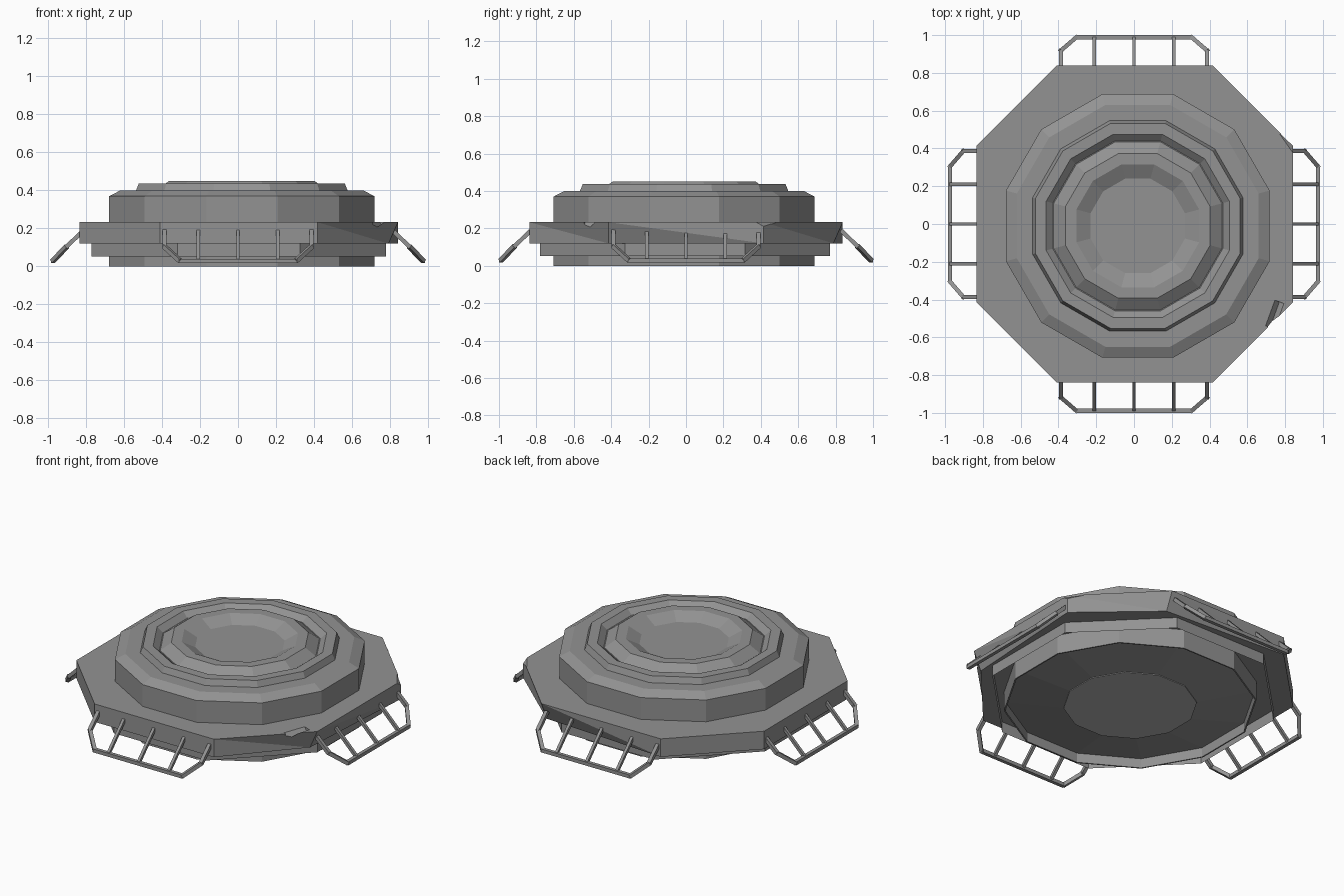
import bpy, bmesh, math
from mathutils import Matrix, Vector

if "Cube" in bpy.data.objects:
    bpy.data.objects.remove(bpy.data.objects["Cube"])


def material(name, rgb):
    mat = bpy.data.materials.new(name)
    mat.use_nodes = True
    mat.diffuse_color = (*rgb, 1)
    mat.node_tree.nodes["Principled BSDF"].inputs["Base Color"].default_value = (*rgb, 1)
    return mat


GREY = material("concrete grey", (0.29, 0.29, 0.29))
PALE = material("base plate grey", (0.45, 0.45, 0.45))


def finish(name, bm, mat=GREY):
    bmesh.ops.recalc_face_normals(bm, faces=bm.faces)
    mesh = bpy.data.meshes.new(name)
    bm.to_mesh(mesh)
    bm.free()
    mesh.materials.append(mat)
    obj = bpy.data.objects.new(name, mesh)
    bpy.context.collection.objects.link(obj)
    return obj


def lathe(name, sides, profile, centre=(0, 0), capped=True, mat=GREY):
    """Stack flat-sided rings of (distance to flat side, height)."""
    bm = bmesh.new()
    rings = []
    for flat, z in profile:
        radius = flat / math.cos(math.pi / sides)
        angles = [(i + 0.5) * math.tau / sides for i in range(sides)]
        rings.append([bm.verts.new((centre[0] + radius * math.cos(a),
                                    centre[1] + radius * math.sin(a), z)) for a in angles])
    if capped:
        bm.faces.new(rings[0])
        bm.faces.new(rings[-1])
    for low, high in zip(rings, rings[1:]):
        for i in range(sides):
            j = (i + 1) % sides
            bm.faces.new((low[i], low[j], high[j], high[i]))
    return finish(name, bm, mat)


# Stepped twelve-sided drum: recessed underside, groove and shallow dish on top
HUB = (0.02, -0.01)
lathe("stepped_drum", 12, [
    (0.36, 0.003), (0.69, 0.06), (0.69, 0), (0.698, 0), (0.698, 0.37),
    (0.64, 0.4), (0.557, 0.4), (0.542, 0.437), (0.485, 0.437), (0.45, 0.405),
    (0.445, 0.405), (0.383, 0.45), (0.325, 0.45), (0.25, 0.41)], HUB)
lathe("base_plate", 12, [(0.368, 0), (0.368, 0.004)], HUB, mat=PALE)

# Eight-sided deck with a thin hanging skirt below it
deck = lathe("deck", 8, [(0.838, 0.12), (0.838, 0.233)])
for v in deck.data.vertices:
    # Wide straight sides, worn lower corners at two places
    wide, narrow = 0.838, 0.415
    x, y = v.co.x, v.co.y
    v.co.x = math.copysign(wide if abs(x) > 0.6 else narrow, x) + 0.004
    v.co.y = math.copysign(wide if abs(y) > 0.6 else narrow, y)
    if v.co.z < 0.2 and x > 0:
        if y > 0.6:
            v.co.y -= 0.05
        elif -0.6 < y < 0:
            v.co.x -= 0.05
deck.modifiers.new("facets", "TRIANGULATE")
lathe("skirt", 8, [(0.776, 0.052), (0.776, 0.125)], (0.004, -0.005), capped=False)

# Chips along the deck edge
bm = bmesh.new()
for x, y, turn in ((0.745, -0.48, 70), (0.835, 0.43, 125)):
    bmesh.ops.create_cube(bm, size=0.06, matrix=Matrix.Translation((x, y, 0.25))
                          @ Matrix.Rotation(math.radians(turn), 4, "Z")
                          @ Matrix.Rotation(math.radians(45), 4, "X")
                          @ Matrix.Diagonal((2.4, 1, 1, 1)))
chips = finish("chip_cutter", bm)
chips.hide_render = True
chips.hide_viewport = True
cut = deck.modifiers.new("chips", "BOOLEAN")
cut.object = chips
cut.operation = "DIFFERENCE"


def bar(bm, start, end, width):
    a, b = Vector(start), Vector(end)
    along = b - a
    place = Matrix.Translation((a + b) / 2) @ along.to_track_quat("X", "Z").to_matrix().to_4x4()
    size = Matrix.Diagonal((along.length + width * 0.4, width, width, 1))
    bmesh.ops.create_cube(bm, size=1, matrix=place @ size)


def rail(name, turn, reach):
    """Sloping rail: clipped outer frame with three inner bars."""
    bm = bmesh.new()
    top = (reach - 0.168, 0.186)
    mid = (reach - 0.082, 0.104)
    low = (reach - 0.011, 0.029)
    path = [(*top, 0.387), (*mid, 0.387), (*low, 0.305)]
    path += [(d, z, -x) for d, z, x in reversed(path)]
    points = [(x, -d, z) for d, z, x in path]
    for a, b in zip(points, points[1:]):
        bar(bm, a, b, 0.022)
    for x in (-0.21, 0, 0.21):
        bar(bm, (x, -top[0], top[1]), (x, -low[0], low[1]), 0.018)
    bmesh.ops.rotate(bm, verts=bm.verts, cent=(0, 0, 0),
                     matrix=Matrix.Rotation(math.radians(turn), 3, "Z"))
    finish(name, bm)


for side, turn, reach in (("front", 0, 1.0), ("left", 90, 0.985),
                          ("back", 180, 1.0), ("right", 270, 0.985)):
    rail(side + "_rail", turn, reach)
